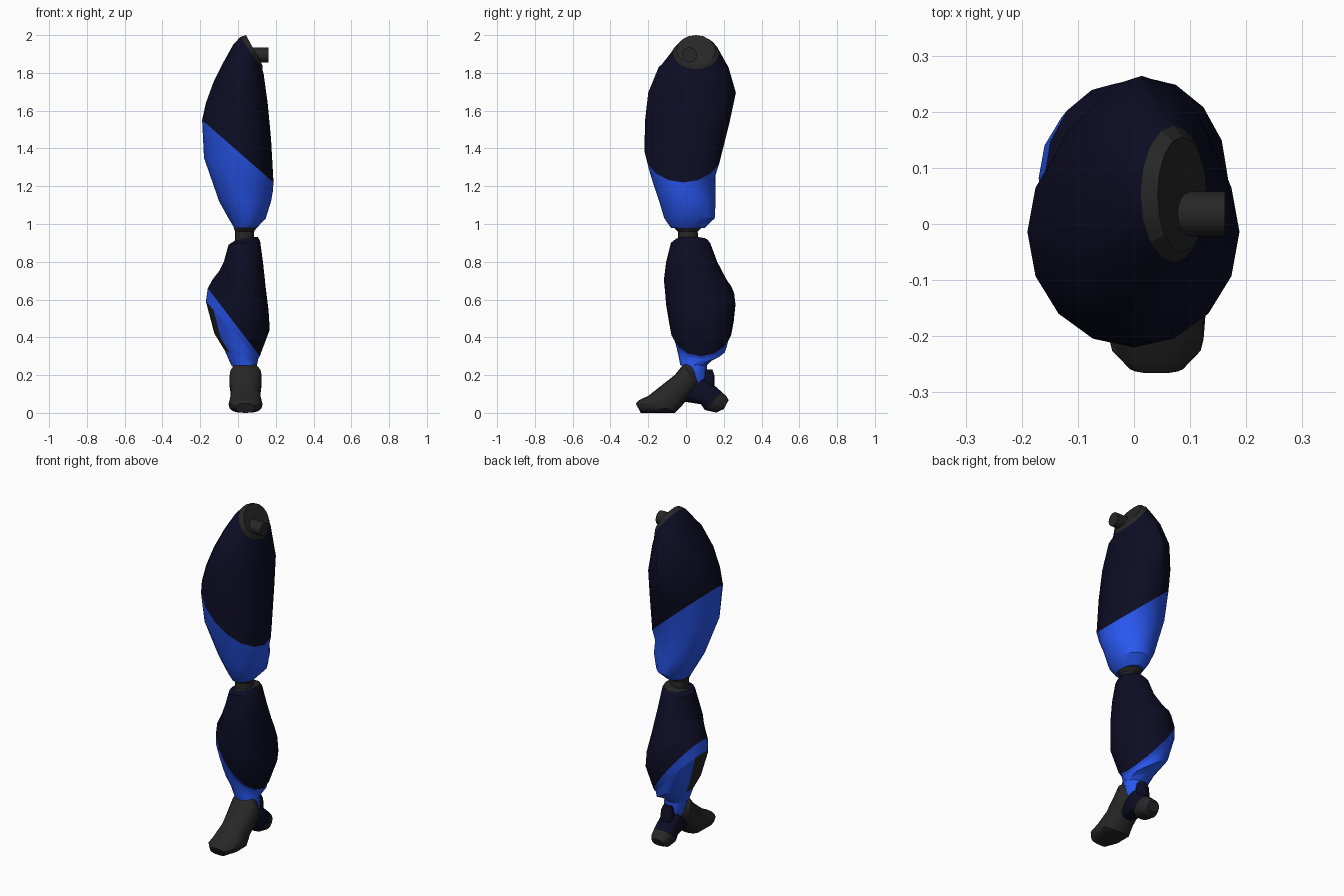
import bpy, math
from mathutils import Vector

N = 16


def material(name, rgb):
    m = bpy.data.materials.new(name)
    m.diffuse_color = (*rgb, 1)
    return m


NAVY = material("navy", (0.004, 0.004, 0.018))
BLUE = material("blue", (0.022, 0.095, 0.87))
DARK = material("dark_grey", (0.02, 0.02, 0.02))


def leg_ring(xl, zl, xr, zr, y0, y1):
    """Tilted ellipse from its left and right points and its depth range."""
    return (Vector(((xl + xr) / 2, (y0 + y1) / 2, (zl + zr) / 2)),
            Vector(((xr - xl) / 2, 0, (zr - zl) / 2)),
            Vector((0, (y1 - y0) / 2, 0)))


def foot_ring(yt, zt, yb, zb, hw, cx=0.04, side=1):
    """Ellipse from its top and bottom points and its half width."""
    return (Vector((cx, (yt + yb) / 2, (zt + zb) / 2)),
            Vector((hw * side, 0, 0)),
            Vector((0, (yt - yb) / 2, (zt - zb) / 2)))


def loft(name, rings, mat, columns=range(N), caps=(False, False), power=1.0, angle=30):
    verts, faces = [], []
    for c, u, v in rings:
        for k in range(N):
            a = 2 * math.pi * k / N
            s, t = math.cos(a), math.sin(a)
            s = math.copysign(abs(s) ** power, s)
            t = math.copysign(abs(t) ** power, t)
            verts.append(c + u * s + v * t)
    for i in range(len(rings) - 1):
        for k in columns:
            j = (k + 1) % N
            faces.append((i * N + k, i * N + j, (i + 1) * N + j, (i + 1) * N + k))
    if caps[0]:
        faces.append(tuple(reversed(range(N))))
    if caps[1]:
        faces.append(tuple((len(rings) - 1) * N + k for k in range(N)))
    me = bpy.data.meshes.new(name)
    me.from_pydata(verts, [], faces)
    me.materials.append(mat)
    ob = bpy.data.objects.new(name, me)
    bpy.context.collection.objects.link(ob)
    bpy.ops.object.select_all(action='DESELECT')
    ob.select_set(True)
    bpy.context.view_layer.objects.active = ob
    bpy.ops.object.shade_smooth_by_angle(angle=math.radians(angle))
    return ob


# Thigh: blue lower shell, navy upper shell, slanted hip plate
thigh = [leg_ring(*r) for r in (
    (-0.02, 0.98, 0.10, 0.98, -0.08, 0.10),
    (-0.05, 1.03, 0.147, 1.03, -0.115, 0.152),
    (-0.10, 1.12, 0.175, 1.12, -0.142, 0.157),
    (-0.18, 1.35, 0.184, 1.17, -0.188, 0.157),
    (-0.19, 1.55, 0.188, 1.22, -0.22, 0.192),
    (-0.17, 1.64, 0.175, 1.45, -0.217, 0.232),
    (-0.13, 1.75, 0.157, 1.64, -0.20, 0.264),
    (-0.075, 1.86, 0.135, 1.80, -0.145, 0.225),
    (-0.025, 1.95, 0.131, 1.81, -0.09, 0.192),
    (0.012, 1.99, 0.13, 1.82, -0.068, 0.175),
    (0.042, 2.0, 0.13, 1.84, -0.05, 0.155))]
loft("thigh_lower_shell", thigh[:5], BLUE, caps=(True, False))
loft("thigh_upper_shell", thigh[4:10], NAVY)
loft("hip_plate", thigh[9:], DARK, caps=(False, True), angle=20)

# Hip peg along x
peg = [(Vector((x, 0.018, 1.895)), Vector((0, 0.04, 0)), Vector((0, 0, 0.04)))
       for x in (0.07, 0.162)]
loft("hip_peg", peg, DARK, caps=(False, True))

# Knee joint
knee = [leg_ring(cx - rx, z, cx + rx, z, 0.01 - ry, 0.01 + ry) for cx, rx, ry, z in (
    (0.035, 0.052, 0.055, 0.90), (0.035, 0.05, 0.052, 0.96), (0.038, 0.062, 0.075, 0.982))]
loft("knee_joint", knee, DARK)

# Calf: blue lower wrap with a dark panel on the left, navy upper shell
calf = [leg_ring(*r) for r in (
    (-0.035, 0.25, 0.10, 0.25, -0.03, 0.11),
    (-0.07, 0.33, 0.102, 0.26, -0.038, 0.15),
    (-0.125, 0.42, 0.105, 0.275, -0.05, 0.215),
    (-0.17, 0.59, 0.108, 0.288, -0.072, 0.235),
    (-0.16, 0.66, 0.115, 0.30, -0.09, 0.252),
    (-0.135, 0.705, 0.168, 0.44, -0.105, 0.262),
    (-0.12, 0.725, 0.162, 0.54, -0.11, 0.255),
    (-0.10, 0.75, 0.147, 0.66, -0.117, 0.215),
    (-0.075, 0.80, 0.132, 0.80, -0.105, 0.165),
    (-0.05, 0.89, 0.117, 0.91, -0.08, 0.128),
    (-0.02, 0.91, 0.105, 0.93, -0.055, 0.11))]
panel = range(7, 10)
loft("calf_ankle_wrap", calf[:2], BLUE, caps=(True, False))
loft("calf_wrap", calf[1:4], BLUE, columns=[k for k in range(N) if k not in panel])
loft("calf_side_panel", calf[1:4], DARK, columns=panel)
loft("calf_wrap_rim", calf[3:5], BLUE)
loft("calf_shell", calf[4:], NAVY)
loft("calf_top_cap", [calf[-1], leg_ring(-0.01, 0.918, 0.085, 0.932, -0.04, 0.09)],
     DARK, caps=(False, True))

# Ankle wedge
loft("ankle", [leg_ring(*r) for r in (
    (0.0, 0.14, 0.08, 0.14, 0.03, 0.08),
    (-0.02, 0.18, 0.10, 0.18, -0.01, 0.11),
    (-0.03, 0.252, 0.10, 0.252, -0.02, 0.11))], BLUE, caps=(True, False))

# Front foot with rounded instep and toe
loft("front_foot", [foot_ring(*r) for r in (
    (0.02, 0.275, 0.07, 0.15, 0.06),
    (-0.01, 0.262, 0.055, 0.13, 0.085),
    (-0.06, 0.20, 0.02, 0.09, 0.085),
    (-0.13, 0.145, -0.02, 0.04, 0.078),
    (-0.20, 0.09, -0.06, 0.0, 0.09),
    (-0.25, 0.067, -0.16, 0.0, 0.084),
    (-0.266, 0.05, -0.24, 0.0, 0.05))], DARK, caps=(True, True), power=0.8)

# Heel: navy bracket and strut, dark spur
heel = [foot_ring(*r, side=-1) for r in (
    (0.03, 0.16, -0.02, 0.06, 0.05),
    (0.10, 0.19, 0.02, 0.055, 0.062),
    (0.15, 0.145, 0.08, 0.045, 0.062),
    (0.19, 0.11, 0.10, 0.015, 0.064),
    (0.212, 0.09, 0.16, 0.002, 0.055),
    (0.226, 0.068, 0.20, 0.02, 0.038))]
loft("heel_bracket", heel[:4], NAVY, caps=(True, False), power=0.8)
loft("heel_spur", heel[3:], DARK, caps=(False, True), power=0.8)
loft("heel_strut", [leg_ring(*r) for r in (
    (0.0, 0.12, 0.08, 0.12, 0.07, 0.15),
    (0.005, 0.20, 0.075, 0.20, 0.09, 0.15),
    (0.015, 0.23, 0.065, 0.23, 0.09, 0.14))], NAVY, caps=(False, True), power=0.7)
